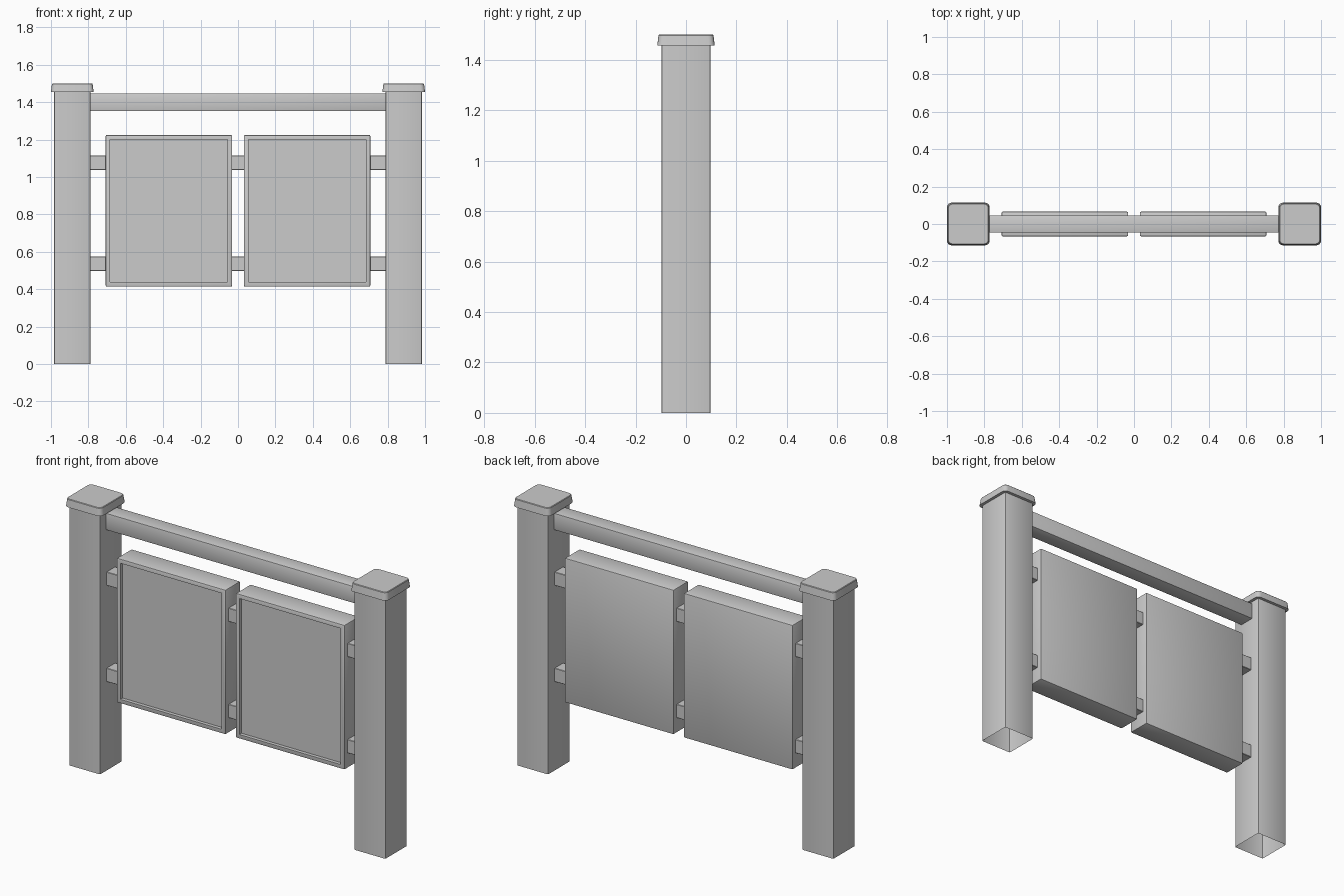
import bpy, bmesh, math
from mathutils import Vector

if "Cube" in bpy.data.objects:
    bpy.data.objects.remove(bpy.data.objects["Cube"])


def make_box(name, lo, hi, bevel=0.0, vertical_only=False, segments=2, edit=None):
    """Box between two corners, with optional bevel and a final bmesh edit."""
    lo, hi = Vector(lo), Vector(hi)
    bm = bmesh.new()
    bmesh.ops.create_cube(bm, size=1)
    for v in bm.verts:
        v.co = Vector(((lo[i] + hi[i]) / 2 + v.co[i] * (hi[i] - lo[i]) for i in range(3)))
    if bevel:
        edges = [e for e in bm.edges
                 if not vertical_only or abs(e.verts[0].co.z - e.verts[1].co.z) > 1e-4]
        bmesh.ops.bevel(bm, geom=edges, offset=bevel, segments=segments,
                        profile=0.5, affect='EDGES')
    bm.normal_update()
    if edit:
        edit(bm)
    mesh = bpy.data.meshes.new(name)
    bm.to_mesh(mesh)
    bm.free()
    obj = bpy.data.objects.new(name, mesh)
    bpy.context.collection.objects.link(obj)
    return obj


def largest_facing(bm, direction):
    faces = [f for f in bm.faces if f.normal.dot(Vector(direction)) > 0.99]
    return max(faces, key=lambda f: f.calc_area())


def open_bottom(bm):
    bmesh.ops.delete(bm, geom=[largest_facing(bm, (0, 0, -1))], context='FACES_ONLY')


def taper_cap(bm):
    # flared skirt, then a softened top rim
    centre = sum((v.co for v in bm.verts), Vector()) / len(bm.verts)
    for v in bm.verts:
        if v.co.z > centre.z:
            v.co.x = centre.x + (v.co.x - centre.x) * 0.955
            v.co.y = centre.y + (v.co.y - centre.y) * 0.955
    top = largest_facing(bm, (0, 0, 1))
    bmesh.ops.bevel(bm, geom=list(top.edges), offset=0.003, segments=1, affect='EDGES')


def recess_front(bm):
    face = largest_facing(bm, (0, -1, 0))
    bmesh.ops.inset_region(bm, faces=[face], thickness=0.025)
    new = bmesh.ops.extrude_face_region(bm, geom=[face])['geom']
    bmesh.ops.translate(bm, verts=[g for g in new if isinstance(g, bmesh.types.BMVert)],
                        vec=(0, 0.02, 0))
    if face.is_valid:
        bmesh.ops.delete(bm, geom=[face], context='FACES_ONLY')


for side, label in ((-1, "left"), (1, "right")):
    # hollow post
    x = 0.886 * side
    make_box(label + "_post", (x - 0.097, -0.097, 0), (x + 0.097, 0.097, 1.48),
             0.006, True, edit=open_bottom)
    # flared post cap
    make_box(label + "_post_cap", (x - 0.114, -0.114, 1.456), (x + 0.114, 0.114, 1.5),
             0.024, True, 4, taper_cap)
    # display panel with recessed front
    x = 0.3695 * side
    make_box(label + "_panel", (x - 0.338, -0.066, 0.414), (x + 0.338, 0.066, 1.225),
             0.006, edit=recess_front)

# top beam
make_box("top_beam", (-0.80, -0.046, 1.353), (0.80, 0.046, 1.447), 0.004)

# support rails running behind the panel fronts
for name, z in (("upper_rail", 1.076), ("lower_rail", 0.536)):
    make_box(name, (-0.80, -0.038, z - 0.038), (0.80, 0.038, z + 0.038), 0.002, segments=1)

# smooth the small rounded edges, keep corners crisp
for obj in bpy.context.collection.objects:
    obj.select_set(True)
    bpy.context.view_layer.objects.active = obj
bpy.ops.object.shade_smooth_by_angle(angle=math.radians(30))
